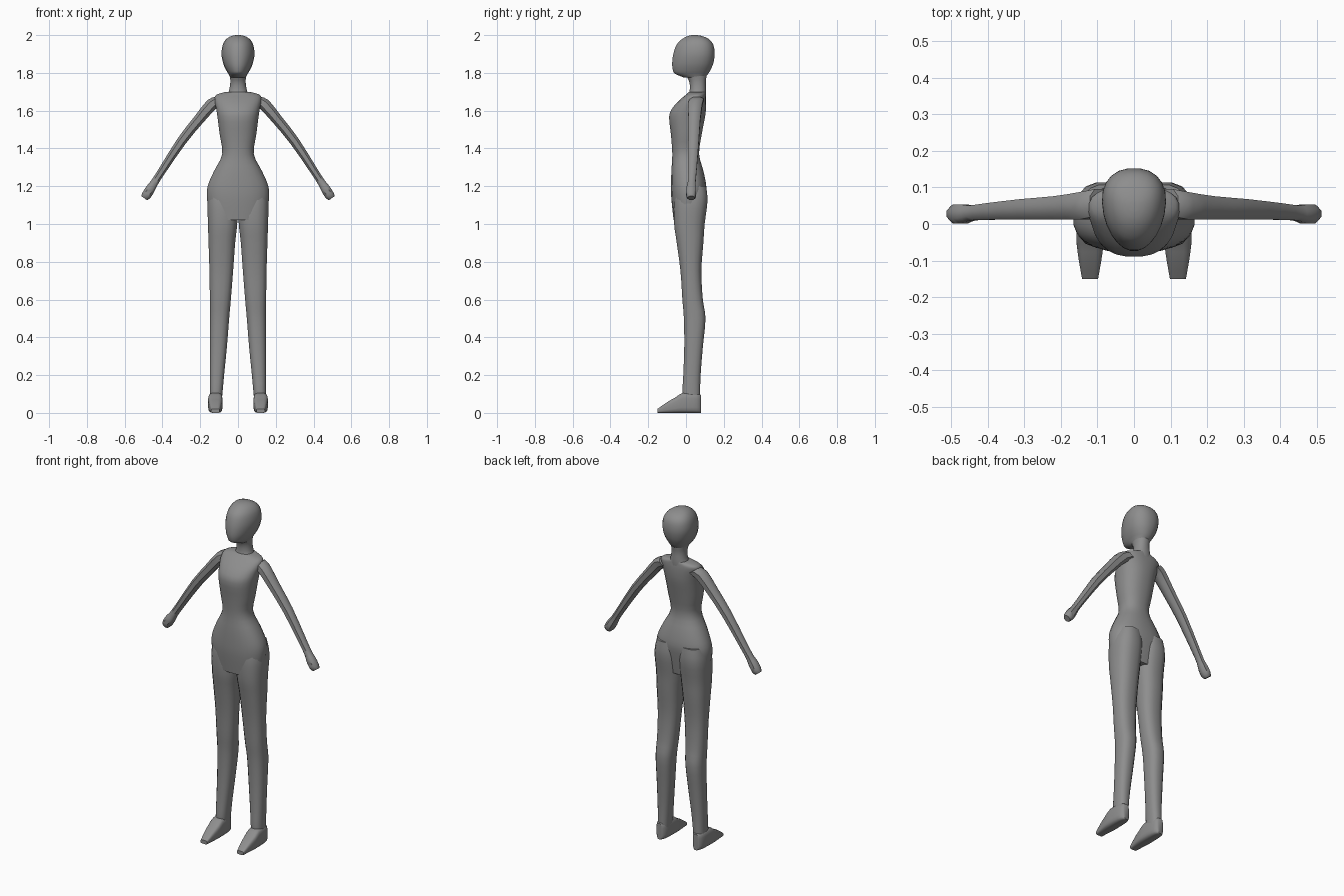
import bpy, bmesh, math
from mathutils import Vector

cube = bpy.data.objects.get("Cube")
if cube:
    bpy.data.objects.remove(cube, do_unlink=True)

grey = bpy.data.materials.new("plain grey")
grey.use_nodes = True
grey.diffuse_color = (0.27, 0.27, 0.27, 1)
grey.node_tree.nodes["Principled BSDF"].inputs["Base Color"].default_value = (0.27, 0.27, 0.27, 1)


def smooth_rings(rings, steps):
    """Fill in rings between the given ones along a soft curve."""
    out = []
    for i in range(len(rings) - 1):
        a, b, c, d = (rings[max(0, min(len(rings) - 1, i + k))] for k in (-1, 0, 1, 2))
        for s in range(steps):
            t = s / steps
            out.append([0.5 * (2 * q + (r - p) * t + (2 * p - 5 * q + 4 * r - w) * t * t
                               + (3 * q - p - 3 * r + w) * t ** 3)
                        for p, q, r, w in zip(a, b, c, d)])
    out.append(list(rings[-1]))
    return out


def loft(name, rings, u, v, sides=24, power=2.2, steps=3, taper=0.0, angle=50):
    """Skin rings of (x, y, z, half size along u, half size along v)."""
    u, v = Vector(u), Vector(v)
    bm = bmesh.new()
    loops = []
    for x, y, z, a, b in smooth_rings(rings, steps):
        loop = []
        for k in range(sides):
            ang = 2 * math.pi * (k + 0.5) / sides
            c, s = math.cos(ang), math.sin(ang)
            c = math.copysign(abs(c) ** (2 / power), c)
            s = math.copysign(abs(s) ** (2 / power), s)
            loop.append(bm.verts.new(Vector((x, y, z)) + u * a * c * (1 + taper * s) + v * b * s))
        loops.append(loop)
    for lo, hi in zip(loops, loops[1:]):
        for k in range(sides):
            n = (k + 1) % sides
            bm.faces.new((lo[k], lo[n], hi[n], hi[k]))
    bm.faces.new(loops[0])
    bm.faces.new(loops[-1])
    bmesh.ops.recalc_face_normals(bm, faces=bm.faces)
    mesh = bpy.data.meshes.new(name)
    bm.to_mesh(mesh)
    bm.free()
    mesh.materials.append(grey)
    obj = bpy.data.objects.new(name, mesh)
    bpy.context.collection.objects.link(obj)
    bpy.ops.object.select_all(action='DESELECT')
    obj.select_set(True)
    bpy.context.view_layer.objects.active = obj
    bpy.ops.object.shade_smooth_by_angle(angle=math.radians(angle))
    return obj


def upright(rows):
    """Rows of (height, left x, right x, front y, back y) to rings."""
    return [((l + r) / 2, (f + b) / 2, z, (r - l) / 2, (b - f) / 2) for z, l, r, f, b in rows]


def centred(rows):
    return upright([(z, -w, w, f, b) for z, w, f, b in rows])


X, Y, Z = (1, 0, 0), (0, 1, 0), (0, 0, 1)

# Torso from hips to shoulders
loft("torso", centred([
    (1.02, .148, -.066, .085), (1.13, .165, -.078, .102), (1.2, .162, -.08, .108),
    (1.28, .128, -.078, .093), (1.37, .084, -.073, .07), (1.47, .097, -.08, .083),
    (1.57, .11, -.09, .102), (1.62, .118, -.068, .107), (1.66, .125, -.03, .107),
    (1.685, .115, .0, .105), (1.7, .06, .015, .105)]), X, Y, power=2.3)

# Neck
loft("neck", centred([
    (1.66, .075, .0, .105), (1.7, .05, .018, .107), (1.75, .041, .018, .105),
    (1.79, .045, .0, .11), (1.83, .05, .0, .11)]), X, Y)

# Head, narrowing towards the chin and face
loft("head", centred([
    (1.775, .04, -.01, .1), (1.795, .05, -.058, .118), (1.815, .062, -.07, .13),
    (1.85, .077, -.074, .145), (1.9, .086, -.068, .153), (1.95, .079, -.05, .145),
    (1.98, .06, -.02, .12), (1.995, .035, .01, .085), (2.0, .012, .035, .06)]),
    X, Y, taper=.16)

for side, m in (("left", 1), ("right", -1)):
    # Leg, from buttock to ankle
    leg = upright([
        (1.2, .012, .145, -.05, .108), (1.12, .0, .162, -.065, .115),
        (1.0, .003, .16, -.064, .1), (.9, .014, .157, -.05, .093),
        (.75, .025, .152, -.03, .082), (.6, .037, .15, -.02, .09),
        (.5, .046, .15, -.012, .104), (.35, .058, .15, -.01, .09),
        (.2, .073, .15, -.015, .078), (.09, .083, .15, -.02, .075),
        (.03, .088, .15, .0, .073)])
    loft(side + "_leg", [(m * x, y, z, a, b) for x, y, z, a, b in leg], X, Y,
         sides=16, power=2.5)

    # Foot, a wedge from heel to blunt toe: (y, half width, height)
    foot = [(-.15, .022, .022), (-.1, .031, .057), (-.055, .037, .083), (-.02, .038, .105),
            (.04, .035, .105), (.068, .027, .1), (.08, .015, .095)]
    loft(side + "_foot", [(m * .12, y, h / 2, w, h / 2) for y, w, h in foot], X, Z,
         sides=16, power=4, steps=2, angle=40)

    # Arm and mitten hand: (x, z, half thickness, front y, back y)
    arm = [(.095, 1.655, .033, .02, .098), (.135, 1.637, .035, .01, .09),
           (.21, 1.55, .03, .01, .078), (.3, 1.437, .027, .01, .07),
           (.4, 1.285, .022, .01, .058), (.443, 1.218, .022, .008, .052),
           (.463, 1.187, .027, .0, .055), (.485, 1.152, .027, .0, .055),
           (.497, 1.137, .02, .01, .046)]
    loft(side + "_arm", [(m * x, (f + b) / 2, z, t, (b - f) / 2) for x, z, t, f, b in arm],
         (m * .81, 0, .58), Y, sides=8, power=2.4, steps=2, angle=45)
